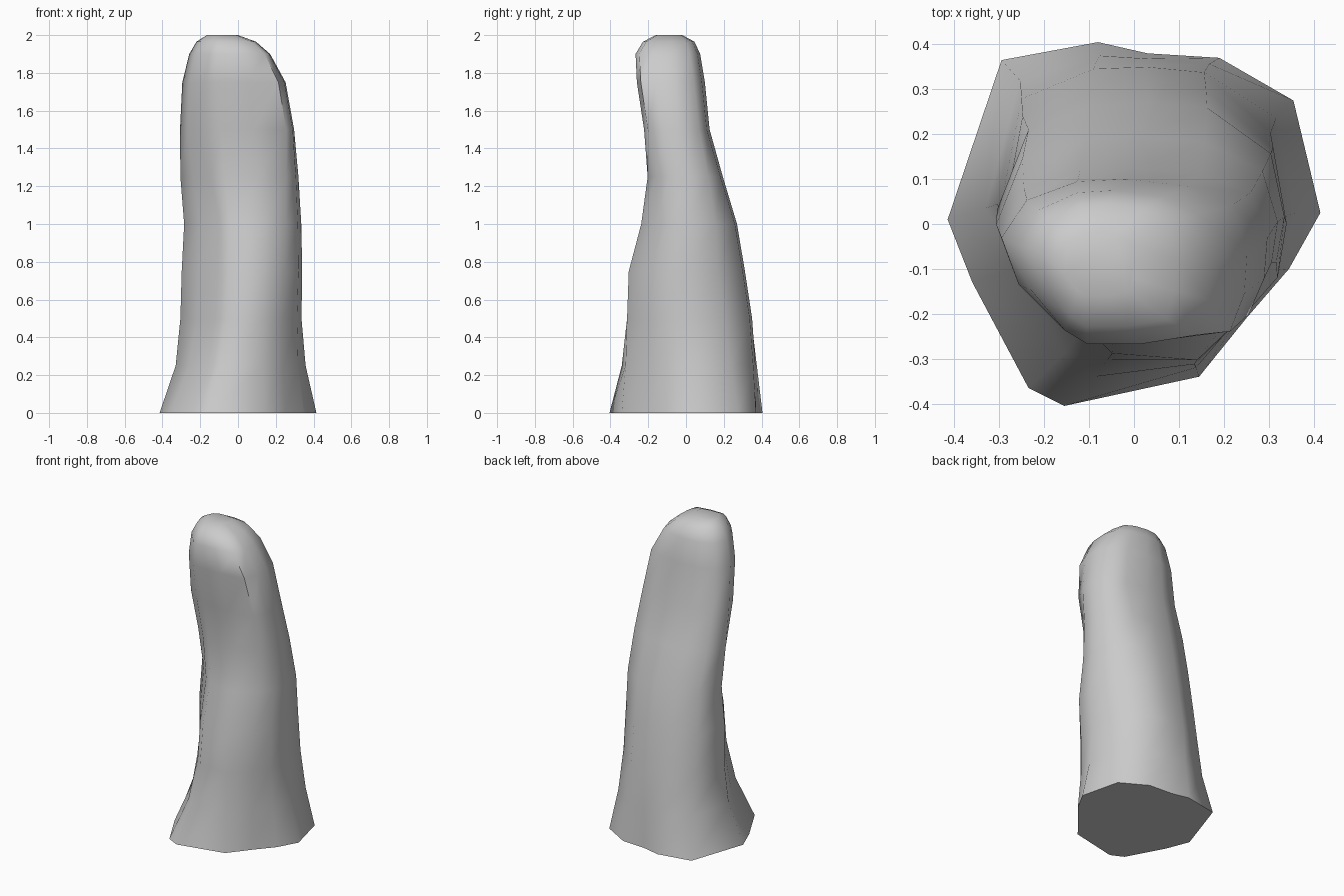
import bpy, bmesh, math

# Outlines seen from above, counter-clockwise: foot, waist and upper part
FOOT = [(-0.415, 0.01), (-0.36, -0.13), (-0.235, -0.365), (-0.155, -0.405),
        (0.145, -0.34), (0.25, -0.21), (0.345, -0.10), (0.415, 0.025),
        (0.355, 0.275), (0.19, 0.37), (0.03, 0.38), (-0.08, 0.405), (-0.295, 0.365)]
WAIST = [(-0.30, 0.03), (-0.21, -0.09), (-0.11, -0.23), (-0.05, -0.29),
         (0.14, -0.305), (0.25, -0.20), (0.32, -0.12), (0.34, 0.0),
         (0.31, 0.17), (0.16, 0.30), (0.03, 0.312), (-0.09, 0.305), (-0.25, 0.24)]
UPPER = [(-0.307, 0.0), (-0.265, -0.10), (-0.16, -0.19), (-0.09, -0.22),
         (0.08, -0.22), (0.255, -0.20), (0.29, -0.12), (0.297, -0.03),
         (0.26, 0.07), (0.15, 0.11), (0.0, 0.125), (-0.12, 0.12), (-0.245, 0.08)]

# Sections: z, x min, x max, y min, y max, blend (0 foot, 1 waist, 2 upper)
SECTIONS = [(0.00, -0.415, 0.415, -0.405, 0.405, 0.0),
            (0.25, -0.330, 0.358, -0.340, 0.375, 0.5),
            (0.50, -0.305, 0.336, -0.312, 0.350, 0.9),
            (0.75, -0.298, 0.340, -0.303, 0.312, 1.0),
            (1.00, -0.285, 0.335, -0.237, 0.270, 1.1),
            (1.25, -0.305, 0.320, -0.203, 0.195, 1.5),
            (1.50, -0.307, 0.297, -0.222, 0.125, 2.0),
            (1.75, -0.295, 0.252, -0.260, 0.100, 2.0),
            (1.90, -0.258, 0.170, -0.267, 0.075, 2.0),
            (1.965, -0.220, 0.095, -0.228, 0.045, 2.0),
            (2.00, -0.165, 0.000, -0.160, -0.020, 2.0)]


def fit(values, lo, hi):
    """Stretch values so that they run from lo to hi."""
    a, b = min(values), max(values)
    return [lo + (v - a) / (b - a) * (hi - lo) for v in values]


def unit(outline):
    return list(zip(fit([p[0] for p in outline], -1, 1),
                    fit([p[1] for p in outline], -1, 1)))


SHAPES = [unit(o) for o in (FOOT, WAIST, UPPER)]


def section(bm, z, x0, x1, y0, y1, blend):
    k = min(int(blend), 1)
    t = blend - k
    pairs = list(zip(SHAPES[k], SHAPES[k + 1]))
    xs = fit([a[0] * (1 - t) + b[0] * t for a, b in pairs], x0, x1)
    ys = fit([a[1] * (1 - t) + b[1] * t for a, b in pairs], y0, y1)
    return [bm.verts.new((x, y, z)) for x, y in zip(xs, ys)]


# Loft the pillar through its sections and cap both ends
bm = bmesh.new()
rings = [section(bm, *s) for s in SECTIONS]
n = len(FOOT)
for low, high in zip(rings, rings[1:]):
    for i in range(n):
        j = (i + 1) % n
        bm.faces.new((low[i], low[j], high[j], high[i]))
bm.faces.new(rings[0][::-1])
bm.faces.new(rings[-1])
bmesh.ops.recalc_face_normals(bm, faces=bm.faces)

mesh = bpy.data.meshes.new("rock_pillar")
bm.to_mesh(mesh)
bm.free()
pillar = bpy.data.objects.new("rock_pillar", mesh)
bpy.context.collection.objects.link(pillar)
bpy.context.view_layer.objects.active = pillar
pillar.select_set(True)
bpy.ops.object.shade_smooth_by_angle(angle=math.radians(60))
